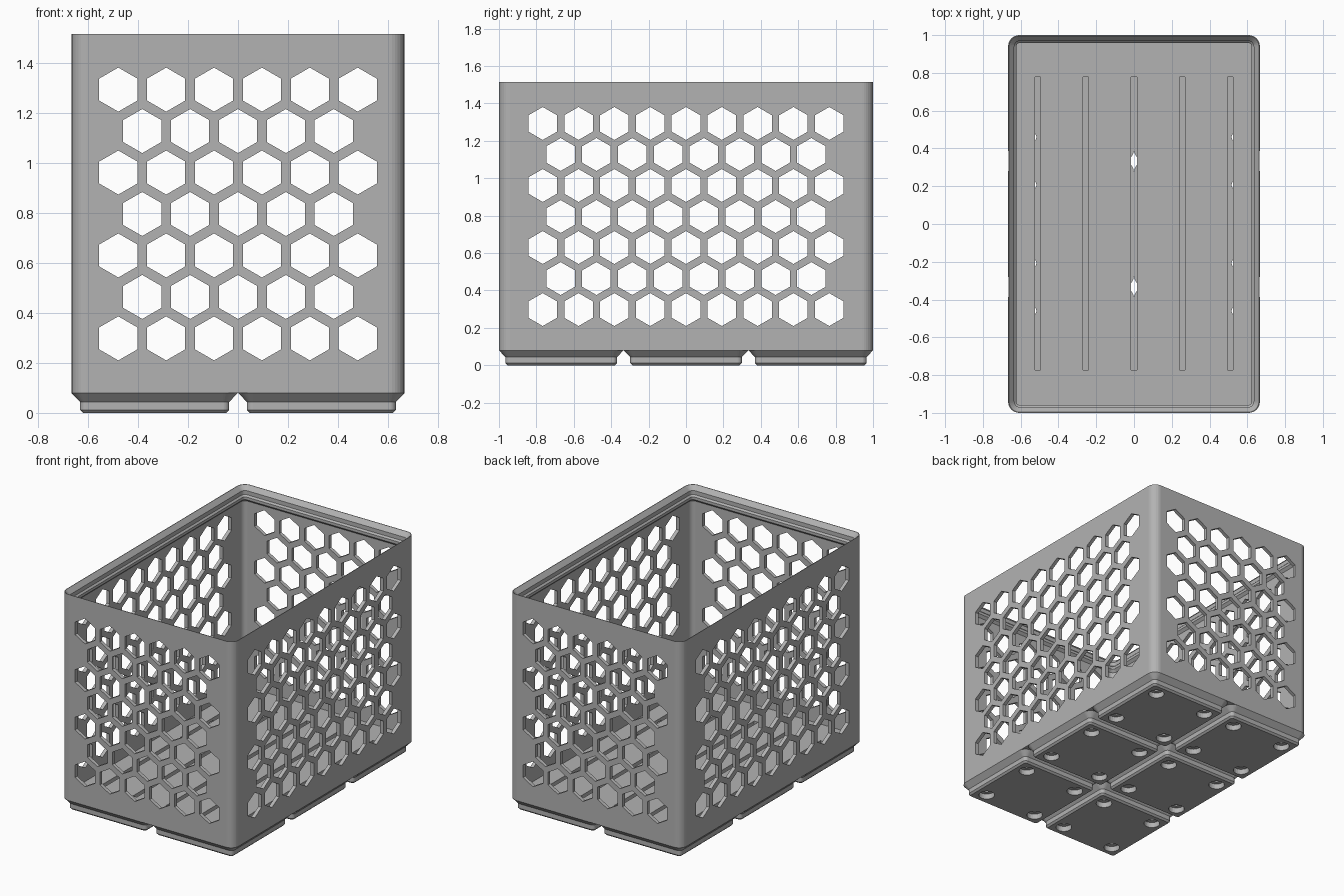
import bpy
import bmesh
from math import cos, sin, pi
from mathutils import Matrix, Vector

if "Cube" in bpy.data.objects:
    bpy.data.objects.remove(bpy.data.objects["Cube"], do_unlink=True)

HALF_X, HALF_Y, HEIGHT = 0.665, 1.0, 1.515
BASE_Z, FLOOR_Z, WALL = 0.08, 0.115, 0.025
CORNER = 0.06
PITCH = 0.667          # spacing of the feet
HEX_PITCH, HEX_R = 0.1915, 0.088

grey = bpy.data.materials.new("matte grey plastic")
grey.use_nodes = True
grey.diffuse_color = (0.45, 0.45, 0.45, 1)
grey.node_tree.nodes["Principled BSDF"].inputs["Base Color"].default_value = grey.diffuse_color


def make_object(name, bm):
    bmesh.ops.recalc_face_normals(bm, faces=bm.faces)
    mesh = bpy.data.meshes.new(name)
    bm.to_mesh(mesh)
    bm.free()
    mesh.materials.append(grey)
    obj = bpy.data.objects.new(name, mesh)
    bpy.context.collection.objects.link(obj)
    return obj


def rounded_rect(hx, hy, r, steps=8):
    points = []
    for quarter, (sx, sy) in enumerate([(1, 1), (-1, 1), (-1, -1), (1, -1)]):
        for i in range(steps + 1):
            a = (quarter + i / steps) * pi / 2
            points.append((sx * (hx - r) + r * cos(a), sy * (hy - r) + r * sin(a)))
    return points


def loft(bm, hx, hy, profile, centre=(0, 0)):
    """Stack rounded rectangles given as (inset, height) and cap both ends."""
    rings = []
    for inset, z in profile:
        outline = rounded_rect(hx - inset, hy - inset, max(CORNER - inset, 0.012))
        rings.append([bm.verts.new((x + centre[0], y + centre[1], z)) for x, y in outline])
    for low, high in zip(rings, rings[1:]):
        for i in range(len(low)):
            j = (i + 1) % len(low)
            bm.faces.new((low[i], low[j], high[j], high[i]))
    bm.faces.new(rings[0])
    bm.faces.new(rings[-1])


def prism(bm, centre, radius, depth, sides, rotation=None):
    matrix = Matrix.Translation(Vector(centre)) @ (rotation or Matrix.Identity(4))
    bmesh.ops.create_cone(bm, cap_ends=True, segments=sides, radius1=radius,
                          radius2=radius, depth=depth, matrix=matrix)


def cut(obj, cutter):
    mod = obj.modifiers.new("cut", "BOOLEAN")
    mod.operation, mod.solver, mod.object = "DIFFERENCE", "EXACT", cutter
    bpy.context.view_layer.update()
    graph = bpy.context.evaluated_depsgraph_get()
    mesh = bpy.data.meshes.new_from_object(obj.evaluated_get(graph))
    obj.modifiers.clear()
    obj.data = mesh


def honeycomb(name, columns, along_x):
    """Hexagonal bars through both opposite walls, in staggered rows."""
    bm = bmesh.new()
    for row in range(7):
        count = columns - row % 2
        z = 0.298 + row * HEX_PITCH * sin(pi / 3)
        for i in range(count):
            u = (i - (count - 1) / 2) * HEX_PITCH
            if along_x:
                prism(bm, (u, 0, z), HEX_R, 3, 6, Matrix.Rotation(pi / 2, 4, "X"))
            else:
                turn = Matrix.Rotation(pi / 2, 4, "Z") @ Matrix.Rotation(pi / 2, 4, "X")
                prism(bm, (0, u, z), HEX_R, 3, 6, turn)
    return make_object(name, bm)


# Bin body: outer wall, stacking lip, inner wall and floor
bm = bmesh.new()
loft(bm, HALF_X, HALF_Y, [
    (0, BASE_Z), (0, HEIGHT), (0.004, HEIGHT),
    (0.031, HEIGHT - 0.03), (0.031, HEIGHT - 0.058), (0.042, HEIGHT - 0.069),
    (0.042, HEIGHT - 0.088), (WALL, HEIGHT - 0.105), (WALL, FLOOR_Z)])
body = make_object("bin_body", bm)

# Six stepped feet
bm = bmesh.new()
foot_centres = [(x * PITCH, y * PITCH) for x in (-0.5, 0.5) for y in (-1, 0, 1)]
for centre in foot_centres:
    loft(bm, PITCH / 2, PITCH / 2,
         [(0.047, 0), (0.035, 0.012), (0.035, 0.044), (0.0005, BASE_Z)], centre)
feet = make_object("feet", bm)

# Long slots in the floor
bm = bmesh.new()
for i in range(-2, 3):
    matrix = Matrix.Translation((i * 0.255, 0.003, 0.1)) @ Matrix.Diagonal((0.03, 1.55, 0.2, 1))
    bmesh.ops.create_cube(bm, size=1, matrix=matrix)
slots = make_object("slot_cutter", bm)

# Magnet pockets and screw holes, four under each foot
magnets, screws = bmesh.new(), bmesh.new()
for cx, cy in foot_centres:
    for sx in (-1, 1):
        for sy in (-1, 1):
            x, y = cx + sx * 0.207, cy + sy * 0.207
            prism(magnets, (x, y, 0), 0.052, 0.076, 24)
            prism(screws, (x, y, 0), 0.024, 0.192, 16)
magnets = make_object("magnet_cutter", magnets)
screws = make_object("screw_cutter", screws)

front_holes = honeycomb("front_hex_cutter", 6, True)
side_holes = honeycomb("side_hex_cutter", 9, False)

for cutter in (front_holes, side_holes, slots, screws):
    cut(body, cutter)
for cutter in (magnets, screws):
    cut(feet, cutter)
for cutter in (front_holes, side_holes, slots, magnets, screws):
    bpy.data.objects.remove(cutter, do_unlink=True)
